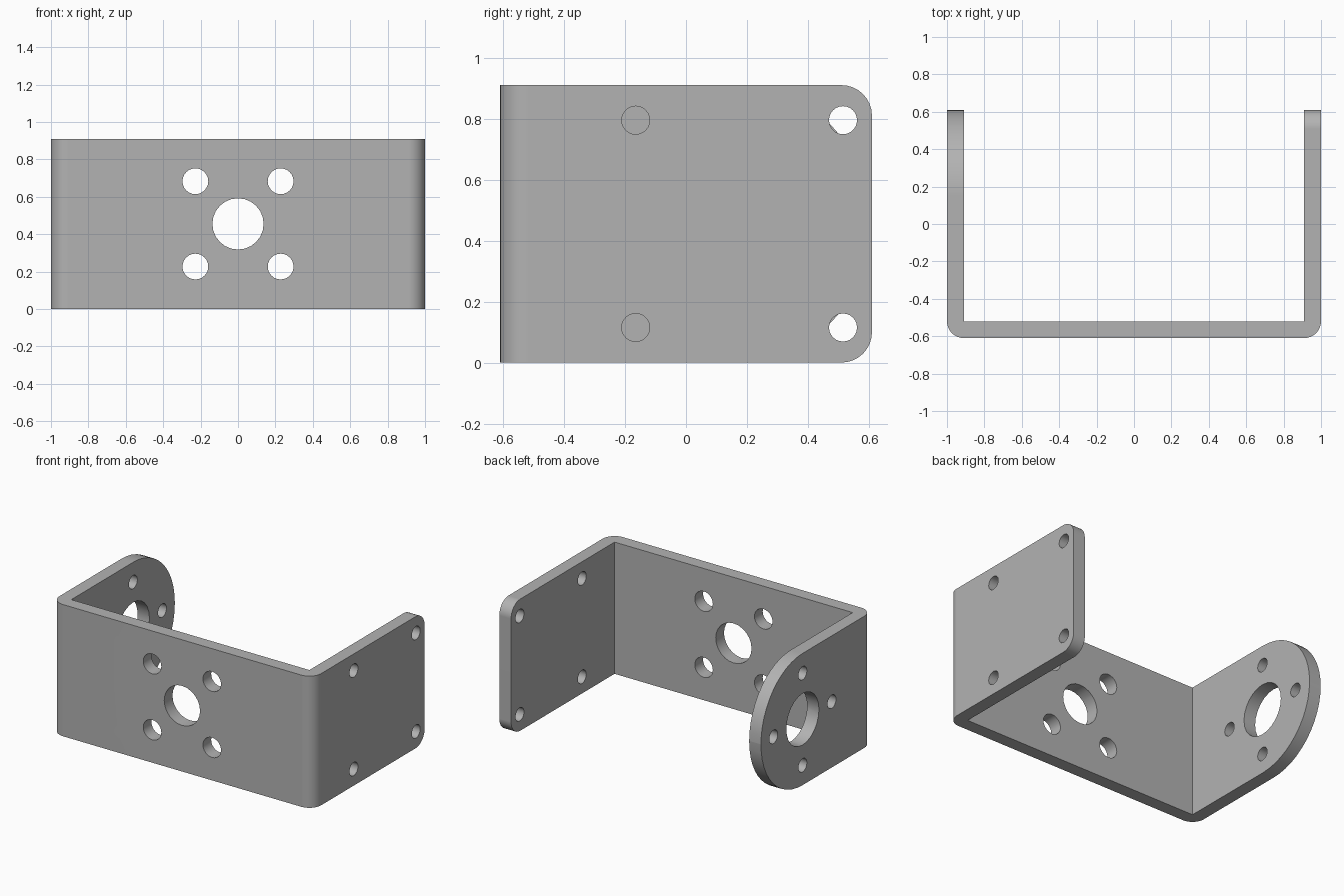
import bpy
import bmesh
import math
from mathutils import Matrix, Vector

cube = bpy.data.objects.get("Cube")
if cube:
    bpy.data.objects.remove(cube, do_unlink=True)

HALF_X, HALF_Y, HEIGHT, THICK = 1.0, 0.61, 0.91, 0.09
MID = HEIGHT / 2


def new_object(name, bm):
    mesh = bpy.data.meshes.new(name)
    bmesh.ops.recalc_face_normals(bm, faces=bm.faces[:])
    bm.to_mesh(mesh)
    bm.free()
    obj = bpy.data.objects.new(name, mesh)
    bpy.context.collection.objects.link(obj)
    return obj


def round_edges(bm, radius, segments, test):
    """Round every edge whose two ends both pass the test."""
    edges = [e for e in bm.edges if all(test(v.co) for v in e.verts)]
    bmesh.ops.bevel(bm, geom=edges, offset=radius, segments=segments,
                    profile=0.5, affect='EDGES', clamp_overlap=True)


def add_drill(bm, centre, radius, axis):
    turn = Matrix.Rotation(math.pi / 2, 4, 'Y' if axis == 'X' else 'X')
    bmesh.ops.create_cone(bm, cap_ends=True, segments=24, radius1=radius,
                          radius2=radius, depth=0.4,
                          matrix=Matrix.Translation(Vector(centre)) @ turn)


# Bent sheet: U outline raised to full height
ix, iy = HALF_X - THICK, -HALF_Y + THICK
outline = [(-HALF_X, -HALF_Y), (HALF_X, -HALF_Y), (HALF_X, HALF_Y), (ix, HALF_Y),
           (ix, iy), (-ix, iy), (-ix, HALF_Y), (-HALF_X, HALF_Y)]
bm = bmesh.new()
base = bm.faces.new([bm.verts.new((x, y, 0)) for x, y in outline])
raised = bmesh.ops.extrude_face_region(bm, geom=[base])["geom"]
bmesh.ops.translate(bm, vec=(0, 0, HEIGHT),
                    verts=[g for g in raised if isinstance(g, bmesh.types.BMVert)])


# Round outer bends, square flange corners and the half-round flange end
def at_end(side, z):
    return lambda co: (co.x * side > 0 and co.y > HALF_Y - 0.001
                       and abs(co.z - z) < 0.001)


for side in (-1, 1):
    round_edges(bm, THICK, 8, lambda co: co.y < -HALF_Y + 0.001
                and co.x * side > HALF_X - 0.001)


def round_end(side, radius, segments):
    edges = [e for e in bm.edges
             if any(all(at_end(side, z)(v.co) for v in e.verts) for z in (0, HEIGHT))]
    bmesh.ops.bevel(bm, geom=edges, offset=radius, segments=segments,
                    profile=0.5, affect='EDGES', clamp_overlap=True)


round_end(1, 0.1, 8)
round_end(-1, MID - 0.001, 12)
bracket = new_object("u_bracket", bm)

# Drills for all holes
bm = bmesh.new()
add_drill(bm, (0, -HALF_Y, MID), 0.137, 'Y')
for sx in (-1, 1):
    for sz in (-1, 1):
        add_drill(bm, (sx * 0.228, -HALF_Y, MID + sz * 0.228), 0.069, 'Y')
        add_drill(bm, (HALF_X, 0.175 + sx * 0.34, MID + sz * 0.34), 0.046, 'X')
hub_y = HALF_Y - MID
add_drill(bm, (-HALF_X, hub_y, MID), 0.178, 'X')
for dy, dz in ((1, 0), (-1, 0), (0, 1), (0, -1)):
    add_drill(bm, (-HALF_X, hub_y + dy * 0.318, MID + dz * 0.318), 0.046, 'X')
drills = new_object("hole_drills", bm)
drills.hide_render = True

# Cut the holes and drop the drills
bpy.ops.object.select_all(action='DESELECT')
bracket.select_set(True)
bpy.context.view_layer.objects.active = bracket
cut = bracket.modifiers.new("holes", 'BOOLEAN')
cut.operation = 'DIFFERENCE'
cut.solver = 'EXACT'
cut.object = drills
bpy.ops.object.modifier_apply(modifier=cut.name)
bpy.data.objects.remove(drills, do_unlink=True)

# Plain grey metal
metal = bpy.data.materials.new("grey_metal")
metal.use_nodes = True
colour = (0.45, 0.45, 0.45, 1)
metal.diffuse_color = colour
metal.node_tree.nodes["Principled BSDF"].inputs["Base Color"].default_value = colour
bracket.data.materials.clear()
bracket.data.materials.append(metal)

# Smooth bends and holes, crisp sheet edges
bpy.ops.object.shade_smooth_by_angle(angle=math.radians(30))
weighted = bracket.modifiers.new("flat_faces", 'WEIGHTED_NORMAL')
weighted.keep_sharp = True
